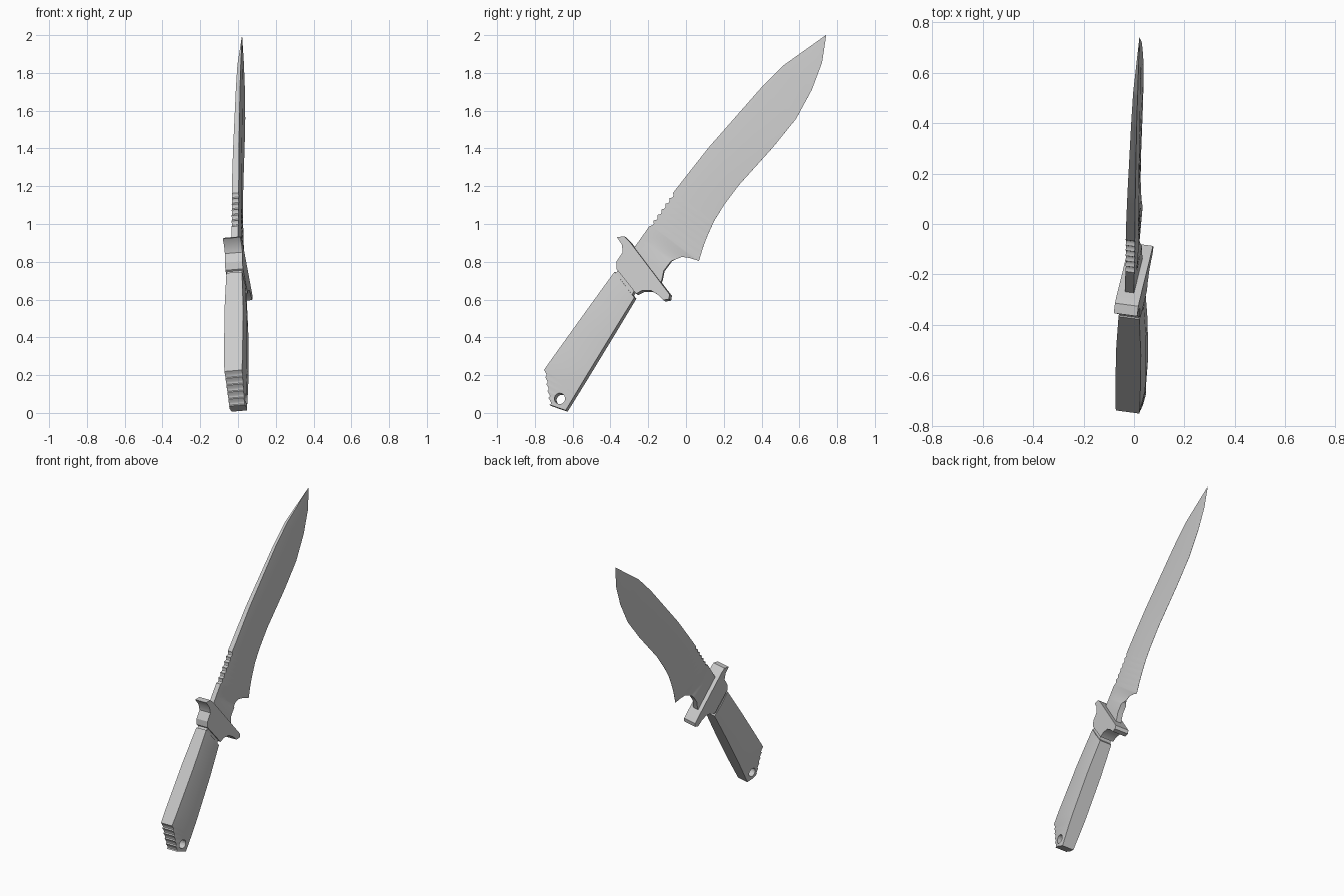
import bpy, bmesh, math
from mathutils import Matrix, Vector

cube = bpy.data.objects.get("Cube")
if cube:
    bpy.data.objects.remove(cube, do_unlink=True)

steel = bpy.data.materials.new("plain_grey")
steel.use_nodes = True
GREY = (0.6, 0.6, 0.6, 1)
steel.diffuse_color = GREY
steel.node_tree.nodes["Principled BSDF"].inputs["Base Color"].default_value = GREY

# Local frame: x = thickness, y = spine to belly, z = along the knife
LEAN = Matrix.Rotation(math.radians(-36.2), 4, 'X')
UNLEAN = LEAN.inverted()
PIVOT = Vector((0, -0.62, 0.5))
PLACE = (LEAN @ Matrix.Translation(PIVOT) @ Matrix.Rotation(math.radians(-9), 4, 'Z')
         @ Matrix.Rotation(0.01, 4, 'Y') @ Matrix.Translation(-PIVOT))


def local(points):
    """Side-on (y, z) points to (along, across) pairs in the knife's own frame."""
    out = []
    for y, z in points:
        p = UNLEAN @ Vector((0, y, z))
        out.append((p.z, p.y))
    return out


def interp(table, u):
    for (a, va), (b, vb) in zip(table, table[1:]):
        if u <= b:
            return va + (vb - va) * max(0, u - a) / (b - a)
    return table[-1][1]


def finish(name, bm):
    bmesh.ops.remove_doubles(bm, verts=bm.verts, dist=0.0004)
    bmesh.ops.recalc_face_normals(bm, faces=bm.faces)
    mesh = bpy.data.meshes.new(name)
    bm.to_mesh(mesh)
    bm.free()
    mesh.materials.append(steel)
    obj = bpy.data.objects.new(name, mesh)
    bpy.context.collection.objects.link(obj)
    return obj


def place(obj):
    obj.data.transform(PLACE)
    bpy.ops.object.select_all(action='DESELECT')
    obj.select_set(True)
    bpy.context.view_layer.objects.active = obj
    bpy.ops.object.shade_smooth_by_angle(angle=math.radians(28))


def loft(name, spine, belly, steps, ridge, widths, notch):
    """Six-sided sections spanning the spine and belly outlines."""
    bm = bmesh.new()
    rings = []
    for t in steps:
        us = spine[0][0] + (spine[-1][0] - spine[0][0]) * t
        ub = belly[0][0] + (belly[-1][0] - belly[0][0]) * t
        s = Vector((0, interp(spine, us) + notch(us), us))
        b = Vector((0, interp(belly, ub), ub))
        w = widths(us, ub)
        row = list(zip((s, s.lerp(b, ridge), b), w))
        pts = [p + Vector((h, 0, 0)) for p, h in row]
        pts += [p - Vector((h, 0, 0)) for p, h in reversed(row)]
        rings.append([bm.verts.new(p) for p in pts])
    for r, q in zip(rings, rings[1:]):
        for i in range(6):
            j = (i + 1) % 6
            bm.faces.new((r[i], r[j], q[j], q[i]))
    bm.faces.new(rings[0])
    bm.faces.new(rings[-1])
    return finish(name, bm)


def prism(name, outline, half):
    bm = bmesh.new()
    face = bm.faces.new([bm.verts.new((-half, v, u)) for u, v in local(outline)])
    new = bmesh.ops.extrude_face_region(bm, geom=[face])["geom"]
    bmesh.ops.translate(bm, vec=(2 * half, 0, 0),
                        verts=[g for g in new if isinstance(g, bmesh.types.BMVert)])
    return finish(name, bm)


def scallops(start, end, count, depth):
    def notch(u):
        if not start < u < end:
            return 0
        return depth * abs(math.sin(math.pi * count * (u - start) / (end - start)))
    return notch


def stations(table, extra):
    lo, hi = table[0][0], table[-1][0]
    return [(u - lo) / (hi - lo) for u in [p[0] for p in table] + extra]


def span(a, b, n):
    return [a + (b - a) * i / n for i in range(n + 1)]


# Blade: straight thumb-notched spine, swelling ground belly
TIP = (0.745, 2.0)
spine = [(0.45, -0.735)] + local([(-0.07, 1.16), (0.12, 1.402), (0.40, 1.72),
                                  (0.522, 1.841), TIP])
belly = [(0.45, -0.51)] + local([
    (-0.125, 0.70), (-0.115, 0.75), (-0.075, 0.803), (-0.02, 0.825), (0.02, 0.819),
    (0.071, 0.803), (0.093, 0.877), (0.115, 0.935), (0.151, 1.015), (0.204, 1.10),
    (0.283, 1.205), (0.464, 1.405), (0.586, 1.555), (0.67, 1.71), (0.723, 1.852), TIP])
T0, T1 = 0.685, 0.90


def blade_widths(us, ub):
    t = interp([(0.45, 0.018), (1.0, 0.018), (1.8, 0.009), (2.05, 0.0)], us)
    return t, t, t * interp([(0.59, 1), (0.625, 0.03), (2.1, 0.03)], ub)


steps = stations(belly, span(T0, T1, 36) + [0.59, 0.625] + [p[0] for p in spine])
steps = sorted(set(round(min(max(t, 0), 1), 4) for t in steps))
place(loft("blade", spine, belly, steps, 0.36, blade_widths, scallops(T0, T1, 6, 0.012)))

# Handle: gently swollen grip with a scalloped butt
h_spine = local([(-0.718, 0.04), (-0.748, 0.225), (-0.374, 0.745)])
h_belly = local([(-0.632, 0.010), (-0.268, 0.607)])


def handle_widths(us, ub):
    w = interp([(-0.4, 0.043), (-0.2, 0.053), (0.15, 0.053), (0.39, 0.044)], us)
    return w * 0.94, w * 1.06, w * 0.92


B0, B1 = h_spine[0][0], h_spine[1][0]
steps = sorted(set(round(t, 4) for t in stations(h_spine, span(B0, B1, 30) + span(B1, h_spine[-1][0], 8))))
handle = loft("handle", h_spine, h_belly, steps, 0.5, handle_widths,
              scallops(B0, B1, 5, 0.013))

# Lanyard hole through the butt
(hole_u, hole_v), = local([(-0.663, 0.072)])
bm = bmesh.new()
bmesh.ops.create_cone(bm, cap_ends=True, segments=16, radius1=0.029, radius2=0.029, depth=0.3,
                      matrix=Matrix.Translation((0, hole_v, hole_u))
                      @ Matrix.Rotation(math.pi / 2, 4, 'Y'))
cutter = finish("hole_cutter", bm)
cutter.hide_render = True
cut = handle.modifiers.new("lanyard_hole", 'BOOLEAN')
cut.operation = 'DIFFERENCE'
cut.solver = 'EXACT'
cut.object = cutter
bpy.context.view_layer.objects.active = handle
bpy.ops.object.modifier_apply(modifier=cut.name)
bpy.data.objects.remove(cutter, do_unlink=True)
place(handle)

# Collar between grip and guard
place(prism("collar", [(-0.35, 0.76), (-0.265, 0.65), (-0.285, 0.615), (-0.375, 0.73)], 0.039))

# Guard: slanted front face, flared quillons at both ends
place(prism("guard", [
    (-0.362, 0.928), (-0.322, 0.932), (-0.295, 0.905), (-0.079, 0.622), (-0.083, 0.597),
    (-0.112, 0.592), (-0.140, 0.620), (-0.180, 0.644), (-0.225, 0.644), (-0.258, 0.627),
    (-0.364, 0.760), (-0.362, 0.800), (-0.330, 0.848), (-0.335, 0.888)], 0.047))
